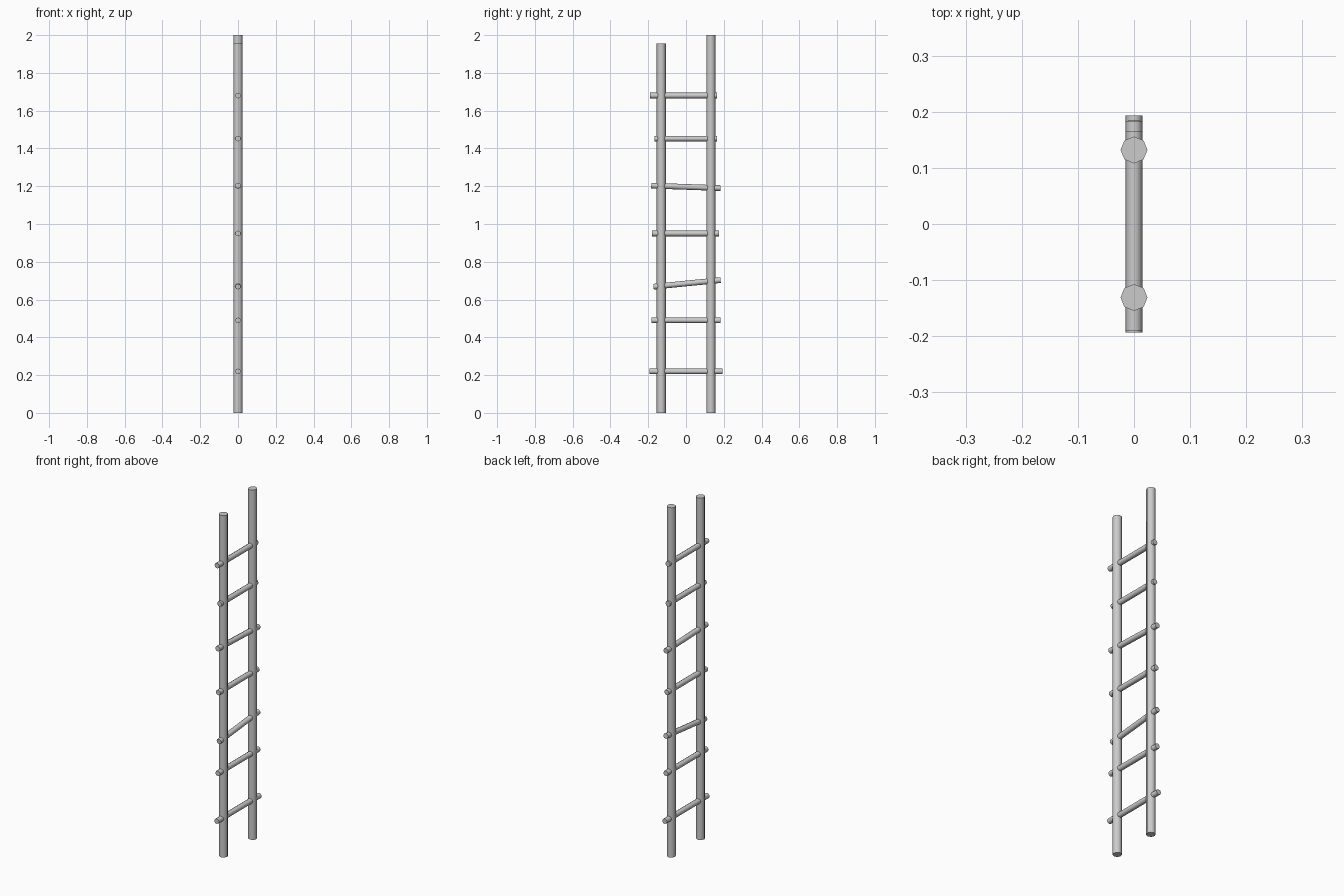
import bpy
import math
from mathutils import Vector

if "Cube" in bpy.data.objects:
    bpy.data.objects.remove(bpy.data.objects["Cube"])


def rod(name, start, end, radius):
    """Eight-sided capped rod between two points."""
    a, b = Vector(start), Vector(end)
    axis = b - a
    bpy.ops.mesh.primitive_cylinder_add(
        vertices=8, radius=radius, depth=axis.length, location=(a + b) / 2)
    ob = bpy.context.object
    ob.name = name
    # tilt about x only, so the rod stays in the plane of the ladder
    ob.rotation_euler.x = -math.atan2(axis.y, axis.z)
    bpy.ops.object.shade_smooth_by_angle(angle=math.radians(50))
    return ob


# Upright poles, one slightly shorter
rod("front_pole", (0, -0.131, 0), (0, -0.131, 1.955), 0.024)
rod("back_pole", (0, 0.132, 0), (0, 0.132, 2.0), 0.024)

# Rungs: y and z of the front end, then of the back end
rungs = [
    (-0.193, 0.22, 0.193, 0.22),
    (-0.183, 0.49, 0.183, 0.49),
    (-0.172, 0.668, 0.183, 0.703),
    (-0.179, 0.95, 0.175, 0.95),
    (-0.184, 1.203, 0.183, 1.19),
    (-0.167, 1.452, 0.164, 1.452),
    (-0.190, 1.68, 0.165, 1.68),
]
for i, (y0, z0, y1, z1) in enumerate(rungs, 1):
    rod(f"rung_{i}", (0, y0, z0), (0, y1, z1), 0.015)
